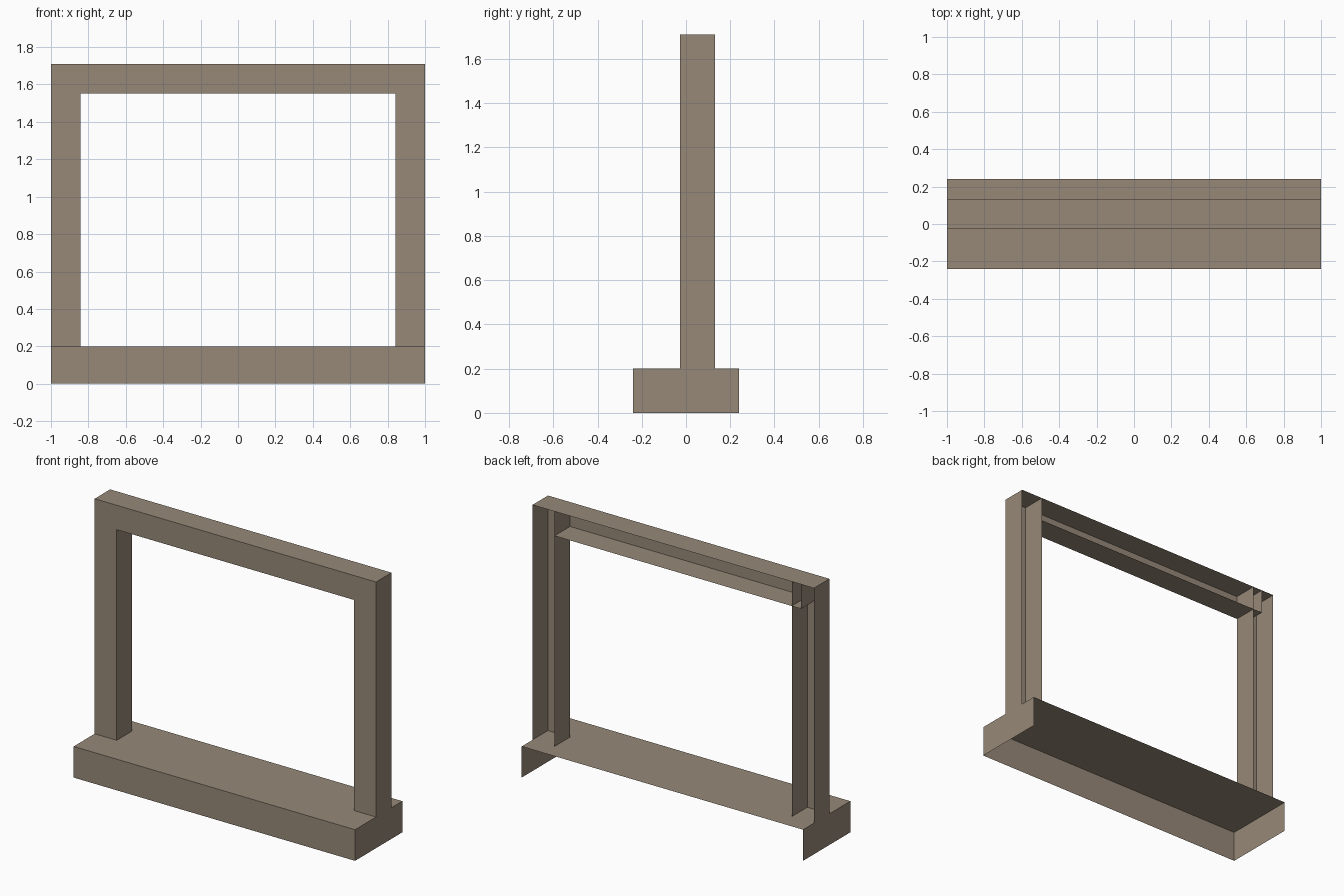
import bpy
import bmesh
from mathutils import Vector

if "Cube" in bpy.data.objects:
    bpy.data.objects.remove(bpy.data.objects["Cube"])


def open_box(name, lo, hi, open_sides):
    """Box from corner lo to corner hi, leaving out faces whose normals are in open_sides."""
    bm = bmesh.new()
    bmesh.ops.create_cube(bm, size=1)
    lo, hi = Vector(lo), Vector(hi)
    for v in bm.verts:
        v.co = Vector([(a + b) / 2 + c * (b - a) for a, b, c in zip(lo, hi, v.co)])
    bm.normal_update()
    drop = [f for f in bm.faces
            if any(f.normal.dot(Vector(s)) > 0.9 for s in open_sides)]
    bmesh.ops.delete(bm, geom=drop, context='FACES')
    mesh = bpy.data.meshes.new(name)
    bm.to_mesh(mesh)
    bm.free()
    obj = bpy.data.objects.new(name, mesh)
    bpy.context.collection.objects.link(obj)
    mat = bpy.data.materials.get("stone") or bpy.data.materials.new("stone")
    mat.diffuse_color = (0.31, 0.25, 0.19, 1)
    mat.use_nodes = True
    mat.node_tree.nodes["Principled BSDF"].inputs["Base Color"].default_value = mat.diffuse_color
    mesh.materials.append(mat)
    return obj


BACK, DOWN = (0, 1, 0), (0, 0, -1)
FRONT_Y, BACK_Y = -0.027, 0.13
BASE_TOP, TOP = 0.2, 1.71
POST = 0.157

# Low plinth, hollow from behind and below
open_box("base", (-1, -0.24, 0), (1, 0.24, BASE_TOP), [BACK, DOWN])

# Two upright posts, hollow from behind
for side, x in (("left", -1), ("right", 1 - POST)):
    open_box(side + "_post", (x, FRONT_Y, BASE_TOP), (x + POST, BACK_Y, TOP), [BACK, DOWN])

# Top beam, running slightly into the left post
open_box("lintel", (-0.91, FRONT_Y, TOP - POST), (1 - POST, BACK_Y, TOP), [BACK])
